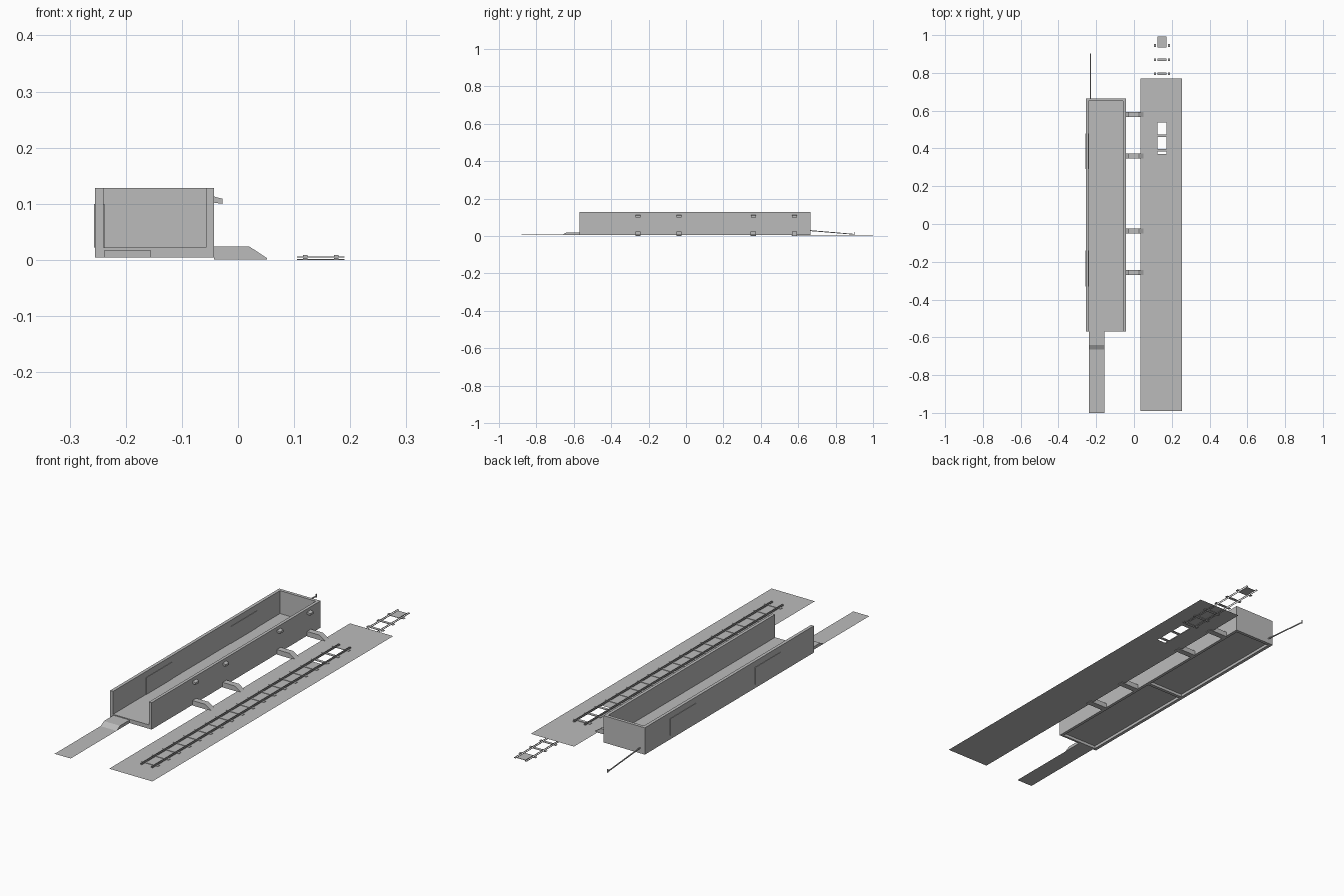
import bpy, bmesh

cube = bpy.data.objects.get("Cube")
if cube:
    bpy.data.objects.remove(cube, do_unlink=True)

grey = bpy.data.materials.new("plain_grey")
grey.use_nodes = True
colour = (0.5, 0.5, 0.5, 1)
grey.diffuse_color = colour
grey.node_tree.nodes["Principled BSDF"].inputs["Base Color"].default_value = colour


def finish(name, bm):
    mesh = bpy.data.meshes.new(name)
    bm.to_mesh(mesh)
    bm.free()
    mesh.materials.append(grey)
    obj = bpy.data.objects.new(name, mesh)
    bpy.context.collection.objects.link(obj)
    return obj


def add_box(bm, xs, ys, zs, sides_only=False):
    """Add a box from ranges; sides_only leaves top and bottom open."""
    v = [[[bm.verts.new((x, y, z)) for z in zs] for y in ys] for x in xs]
    ring = [v[0][0], v[1][0], v[1][1], v[0][1]]
    for i in range(4):
        a, b = ring[i], ring[(i + 1) % 4]
        bm.faces.new((a[0], b[0], b[1], a[1]))
    if not sides_only:
        bm.faces.new([p[1] for p in ring])
        bm.faces.new([p[0] for p in reversed(ring)])


def box(name, xs, ys, zs):
    bm = bmesh.new()
    add_box(bm, xs, ys, zs)
    return finish(name, bm)


def sheet(name, rects, z):
    """Flat sheet made of rectangles given as x and y ranges."""
    bm = bmesh.new()
    for (x0, x1), (y0, y1) in rects:
        bm.faces.new([bm.verts.new((x, y, z)) for x, y in
                      ((x0, y0), (x1, y0), (x1, y1), (x0, y1))])
    bmesh.ops.remove_doubles(bm, verts=bm.verts, dist=0.0001)
    return finish(name, bm)


def prism(name, profile, axis, lo, hi):
    """Extrude a profile of (across, height) points along x or y."""
    bm = bmesh.new()
    place = (lambda t, a, z: (t, a, z)) if axis == "x" else (lambda t, a, z: (a, t, z))
    face = bm.faces.new([bm.verts.new(place(lo, a, z)) for a, z in profile])
    new = bmesh.ops.extrude_face_region(bm, geom=[face])["geom"]
    shift = place(hi - lo, 0, 0)
    bmesh.ops.translate(bm, vec=shift, verts=[g for g in new if isinstance(g, bmesh.types.BMVert)])
    bmesh.ops.recalc_face_normals(bm, faces=bm.faces)
    return finish(name, bm)


def track(name, y0, y1, sleepers, base, top):
    """Split sleepers with a pair of open rails between the pieces."""
    mid = (base + top) / 2
    bm = bmesh.new()
    for y in sleepers:
        for xs in ((0.105, 0.116), (0.124, 0.171), (0.179, 0.19)):
            add_box(bm, xs, (y - 0.007, y + 0.007), (base, mid))
    finish(name + "_sleepers", bm)
    bm = bmesh.new()
    for xs in ((0.116, 0.124), (0.171, 0.179)):
        add_box(bm, xs, (y0, y1), (base, top), sides_only=True)
    finish(name + "_rails", bm)


GROUND = 0.004
FRONT, BACK = -0.57, 0.665

# Long shed: open top, open front, hollow underside
box("right_wall", (-0.255, -0.24), (FRONT, BACK), (GROUND, 0.128))
box("left_wall", (-0.057, -0.043), (FRONT, BACK), (GROUND, 0.128))
box("back_wall", (-0.24, -0.057), (BACK - 0.015, BACK), (GROUND, 0.128))
box("front_sill", (-0.24, -0.057), (FRONT, FRONT + 0.01), (GROUND, 0.022))
box("floor", (-0.24, -0.057), (FRONT + 0.01, BACK - 0.015), (0.017, 0.022))
box("floor_beam", (-0.24, -0.057), (0.03, 0.045), (GROUND, 0.017))

# Sliding door panels on both faces of the right wall
for y in (-0.33, 0.29):
    box("outer_door", (-0.257, -0.255), (y, y + 0.19), (0.022, 0.1))
    box("inner_door", (-0.24, -0.238), (y, y + 0.19), (0.022, 0.1))

# Loading ramps and lamps along the left wall
ramp_profile = [(-0.043, 0.001), (0.052, 0.001), (0.052, 0.003),
                (0.02, 0.024), (-0.043, 0.024)]
lamp_profile = [(-0.043, 0.102), (-0.028, 0.1), (-0.028, 0.109), (-0.043, 0.113)]
for y in (-0.257, -0.037, 0.36, 0.58):
    prism("loading_ramp", ramp_profile, "y", y - 0.014, y + 0.014)
    prism("wall_lamp", lamp_profile, "y", y - 0.013, y + 0.013)

# Entrance ramp and path
entry_profile = [(FRONT, GROUND), (FRONT, 0.018), (-0.64, 0.018), (-0.665, GROUND)]
prism("entrance_ramp", entry_profile, "x", -0.238, -0.156)
sheet("entrance_path", [((-0.238, -0.156), (-1.0, -0.665))], GROUND)

# Sloping rod with end post behind the shed
rod_profile = [(BACK, 0.026), (0.9, 0.007), (0.9, 0.011), (BACK, 0.031)]
prism("back_rod", rod_profile, "x", -0.232, -0.228)
box("rod_post", (-0.232, -0.228), (0.897, 0.902), (GROUND, 0.02))

# Track bed with a slot between the rails
sheet("track_bed", [((0.034, 0.255), (-0.99, 0.37)),
                    ((0.034, 0.124), (0.37, 0.54)),
                    ((0.171, 0.255), (0.37, 0.54)),
                    ((0.034, 0.255), (0.54, 0.77))], GROUND)

# Main track on the bed, lower track running out behind it
track("main_track", -0.88, 0.57, [0.545 - 0.0775 * i for i in range(19)], GROUND, 0.0085)
track("lower_track", 0.57, 1.0, [0.945 - 0.075 * i for i in range(6)], 0.0, 0.0038)
box("end_plate", (0.124, 0.171), (0.935, 0.993), (0.0, 0.002))
